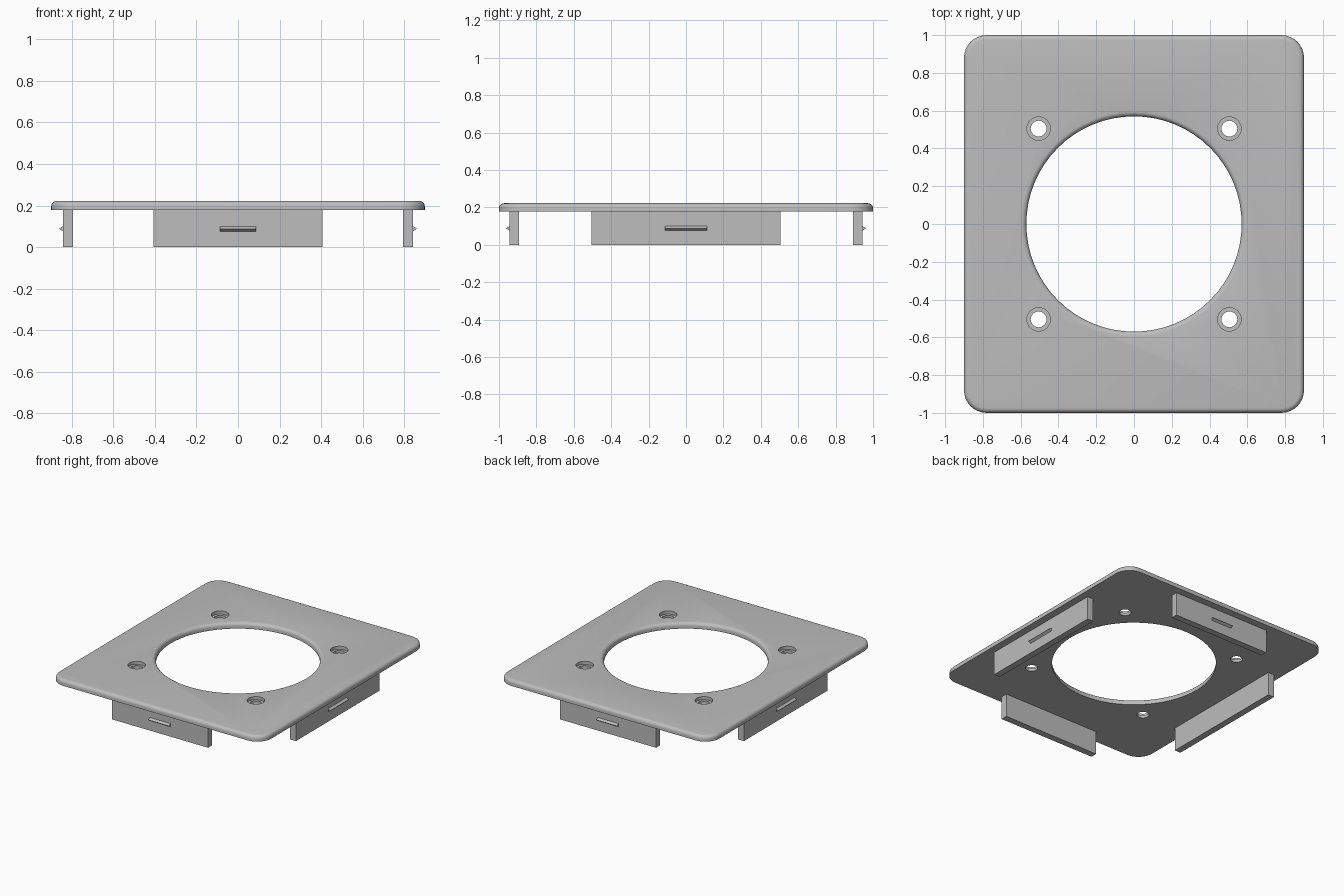
import bpy, bmesh, math
from mathutils import Matrix

if "Cube" in bpy.data.objects:
    bpy.data.objects.remove(bpy.data.objects["Cube"])

BOTTOM, TOP = 0.178, 0.222
HALF_X, HALF_Y, CORNER, FILLET = 0.9, 1.0, 0.12, 0.026

gray = bpy.data.materials.new("plain gray")
gray.use_nodes = True
gray.diffuse_color = (0.51, 0.51, 0.51, 1)
gray.node_tree.nodes["Principled BSDF"].inputs["Base Color"].default_value = (0.51, 0.51, 0.51, 1)


def add_object(name, bm):
    bmesh.ops.recalc_face_normals(bm, faces=bm.faces)
    mesh = bpy.data.meshes.new(name)
    bm.to_mesh(mesh)
    bm.free()
    mesh.materials.append(gray)
    obj = bpy.data.objects.new(name, mesh)
    bpy.context.collection.objects.link(obj)
    return obj


def loft(bm, rings):
    """Skin closed rings of points and cap both ends."""
    loops = [[bm.verts.new(p) for p in ring] for ring in rings]
    for a, b in zip(loops, loops[1:]):
        for i in range(len(a)):
            j = (i + 1) % len(a)
            bm.faces.new((a[i], a[j], b[j], b[i]))
    bm.faces.new(loops[0][::-1])
    bm.faces.new(loops[-1])


def rounded_rectangle(inset, z, steps=8):
    r = CORNER - inset
    points = []
    for quarter, (sx, sy) in enumerate(((1, 1), (-1, 1), (-1, -1), (1, -1))):
        for k in range(steps + 1):
            a = (quarter + k / steps) * math.pi / 2
            points.append((sx * (HALF_X - CORNER) + r * math.cos(a),
                           sy * (HALF_Y - CORNER) + r * math.sin(a), z))
    return points


def circle(r, z, sides):
    return [(r * math.cos(2 * math.pi * k / sides),
             r * math.sin(2 * math.pi * k / sides), z) for k in range(sides)]


def fillet_steps(steps=5):
    """Inset and height pairs along the rounded upper edge."""
    for k in range(steps + 1):
        a = k / steps * math.pi / 2
        yield FILLET * (1 - math.cos(a)), TOP - FILLET * (1 - math.sin(a))


# Cover plate with rounded corners and a softened top rim
bm = bmesh.new()
loft(bm, [rounded_rectangle(0, BOTTOM)]
     + [rounded_rectangle(i, z) for i, z in fillet_steps()])
plate = add_object("cover_plate", bm)

# Cutters: large filleted opening and four stepped screw holes
bm = bmesh.new()
loft(bm, [circle(0.57, 0.1, 64)]
     + [circle(0.57 + i, z, 64) for i, z in fillet_steps()]
     + [circle(0.57 + FILLET, 0.3, 64)])
cutters = [add_object("opening_cutter", bm)]
for x in (-0.505, 0.505):
    for y in (-0.505, 0.505):
        bm = bmesh.new()
        loft(bm, [circle(0.042, 0.1, 24), circle(0.042, 0.198, 24),
                  circle(0.062, 0.198, 24), circle(0.062, 0.3, 24)])
        bmesh.ops.translate(bm, verts=bm.verts, vec=(x, y, 0))
        cutters.append(add_object("screw_hole_cutter", bm))

for cutter in cutters:
    mod = plate.modifiers.new("hole", 'BOOLEAN')
    mod.operation = 'DIFFERENCE'
    mod.solver = 'EXACT'
    mod.object = cutter

# Bake the cuts, then drop the cutters
bpy.context.view_layer.update()
cut_mesh = bpy.data.meshes.new_from_object(
    plate.evaluated_get(bpy.context.evaluated_depsgraph_get()))
plate.modifiers.clear()
plate.data = cut_mesh
for cutter in cutters:
    bpy.data.objects.remove(cutter)

bpy.ops.object.select_all(action='DESELECT')
plate.select_set(True)
bpy.context.view_layer.objects.active = plate
bpy.ops.object.shade_smooth_by_angle(angle=math.radians(30))


def clip(side, half_width, outer, ridge_half, turn):
    """Hanging tab with a wedge-shaped catch on its outer face."""
    rotate = Matrix.Rotation(math.radians(turn), 4, 'Z')
    bm = bmesh.new()
    loft(bm, [[(sx * half_width, -outer + d, z) for sx, d in
               ((-1, 0), (1, 0), (1, 0.05), (-1, 0.05))] for z in (0, BOTTOM)])
    bm.transform(rotate)
    add_object(side + "_tab", bm)
    bm = bmesh.new()
    loft(bm, [[(x, -outer, 0.076), (x, -outer - 0.018, 0.088), (x, -outer, 0.1)]
              for x in (-ridge_half, ridge_half)])
    bm.transform(rotate)
    add_object(side + "_catch", bm)


clip("front", 0.407, 0.944, 0.087, 0)
clip("back", 0.407, 0.944, 0.087, 180)
clip("left", 0.505, 0.844, 0.112, 90)
clip("right", 0.505, 0.844, 0.112, -90)
